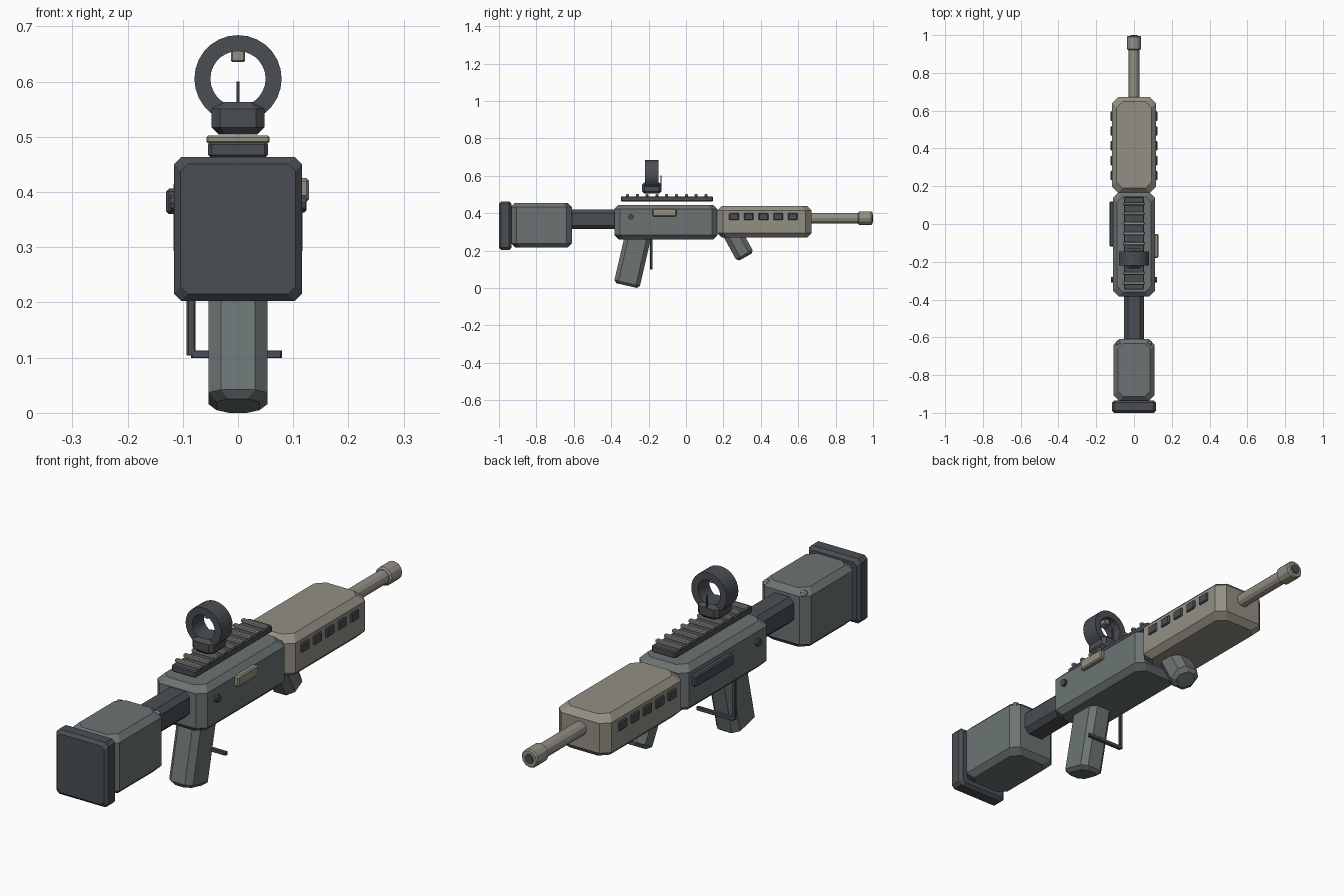
import bpy, bmesh, math
from mathutils import Matrix, Vector

if "Cube" in bpy.data.objects:
    bpy.data.objects.remove(bpy.data.objects["Cube"])


def mat(name, rgb):
    m = bpy.data.materials.new(name)
    m.diffuse_color = (*rgb, 1)
    m.use_nodes = True
    m.node_tree.nodes["Principled BSDF"].inputs["Base Color"].default_value = m.diffuse_color
    return m


GREY = mat("slate grey", (0.150, 0.175, 0.175))
DARK = mat("charcoal", (0.068, 0.076, 0.087))
TAN = mat("warm tan grey", (0.290, 0.275, 0.230))


def finish(name, bm, m, loc=(0, 0, 0), rot=Matrix()):
    bmesh.ops.recalc_face_normals(bm, faces=bm.faces)
    bm.transform(Matrix.Translation(loc) @ rot)
    me = bpy.data.meshes.new(name)
    bm.to_mesh(me)
    bm.free()
    me.materials.append(m)
    ob = bpy.data.objects.new(name, me)
    bpy.context.collection.objects.link(ob)
    return ob


def loft(bm, rings, closed=False):
    """Skin a list of equal vertex rings; cap the ends or join them up."""
    vs = [[bm.verts.new(p) for p in r] for r in rings]
    n = len(vs[0])
    pairs = list(zip(vs, vs[1:])) + ([(vs[-1], vs[0])] if closed else [])
    for a, b in pairs:
        for i in range(n):
            j = (i + 1) % n
            bm.faces.new((a[i], a[j], b[j], b[i]))
    if not closed:
        bm.faces.new(vs[0])
        bm.faces.new(vs[-1])


def octagon(hx, hy, c, z):
    return [(hx, hy - c, z), (hx - c, hy, z), (c - hx, hy, z), (-hx, hy - c, z),
            (-hx, c - hy, z), (c - hx, -hy, z), (hx - c, -hy, z), (hx, c - hy, z)]


def cbox(name, m, lo, hi, c, b, axis='Z', tilt=0):
    """Box with cut corners (c) along its axis and chamfered ends (b)."""
    lo, hi = Vector(lo), Vector(hi)
    s = (hi - lo) / 2
    rot = Matrix.Rotation(math.radians(tilt), 4, 'X')
    if axis == 'Y':
        s = Vector((s.x, s.z, s.y))
        rot = Matrix.Rotation(math.pi / 2, 4, 'X')
    bm = bmesh.new()
    loft(bm, [octagon(s.x - b, s.y - b, c, -s.z), octagon(s.x, s.y, c, b - s.z),
              octagon(s.x, s.y, c, s.z - b), octagon(s.x - b, s.y - b, c, s.z)])
    return finish(name, bm, m, (lo + hi) / 2, rot)


def lathe(name, m, prof, loc, n=12, axis='Y', closed=False):
    """Turned part: prof is (offset along axis, radius)."""
    bm = bmesh.new()
    loft(bm, [[(r * math.cos(2 * math.pi * k / n), t, r * math.sin(2 * math.pi * k / n))
               for k in range(n)] for t, r in prof], closed)
    rot = Matrix.Rotation(-math.pi / 2, 4, 'Z') if axis == 'X' else Matrix()
    return finish(name, bm, m, loc, rot)


# main body, back to front
cbox("butt_pad", DARK, (-.116, -1, .203), (.116, -.934, .463), .013, .012, 'Y')
cbox("stock", GREY, (-.108, -.936, .217), (.108, -.61, .455), .03, .022)
cbox("stock_tube", DARK, (-.053, -.62, .315), (.053, -.375, .42), .02, .005, 'Y')
cbox("receiver", GREY, (-.111, -.383, .26), (.111, .168, .444), .03, .022)
cbox("handguard", TAN, (-.117, .166, .27), (.117, .672, .438), .032, .024)

# barrel and muzzle
lathe("barrel", TAN, [(0, .028), (.28, .028)], (0, .65, .373))
lathe("muzzle", TAN, [(0, .03), (.006, .037), (.07, .037), (.076, .032)], (0, .92, .373))
lathe("bore", DARK, [(0, .019), (.02, .019)], (0, .98, .373))

# grips
cbox("pistol_grip", GREY, (-.053, -.355, .009), (.053, -.215, .299), .022, .014, tilt=-13)
cbox("front_grip", GREY, (-.052, .219, .153), (.052, .321, .353), .025, .014, tilt=29)

# trigger bar
cbox("trigger_post", DARK, (-.093, -.192, .104), (-.077, -.178, .29), .003, .001)
cbox("trigger_bar", DARK, (-.085, -.192, .099), (.08, -.178, .113), .003, .001)

# rail with cross teeth
cbox("top_rail", DARK, (-.054, -.348, .463), (.054, .144, .49), .006, .004)
for i in range(9):
    y = -.313 + i * .0525
    cbox(f"rail_tooth_{i + 1}", TAN, (-.057, y - .008, .488), (.057, y + .008, .502), .003, .003)

# ring sight
cbox("sight_mount", DARK, (-.048, -.236, .504), (.048, -.13, .563), .015, .013)
lathe("sight_ring", DARK, [(-.037, .079), (.037, .079), (.037, .05), (-.037, .05)],
      (0, -.183, .605), 28, closed=True)
cbox("sight_emitter", TAN, (-.013, -.205, .635), (.013, -.165, .658), .003, .003)
cbox("sight_pin", DARK, (-.003, -.136, .55), (.003, -.13, .6), .001, .001)

# side plates
cbox("ejection_cover", TAN, (.105, -.18, .382), (.129, -.052, .425), .005, .005)
cbox("left_plate", DARK, (-.13, -.12, .36), (-.105, .12, .406), .005, .005)

# mirrored details: vents, receiver pins, stock screws
for side, s in (("right", 1), ("left", -1)):
    for i in range(5):
        y = .257 + i * .0785
        a, b = sorted((s * .11, s * .124))
        cbox(f"{side}_vent_{i + 1}", DARK, (a, y - .026, .363), (b, y + .026, .4), .005, .004)
    lathe(f"{side}_receiver_pin", DARK, [(-.01, .015), (.01, .015)],
          (s * .112, -.295, .38), 10, 'X')
    lathe(f"{side}_stock_screw", TAN, [(-.012, .009), (-.007, .014), (.007, .014), (.012, .009)],
          (s * .083, -.632, .436), 8, 'X')
